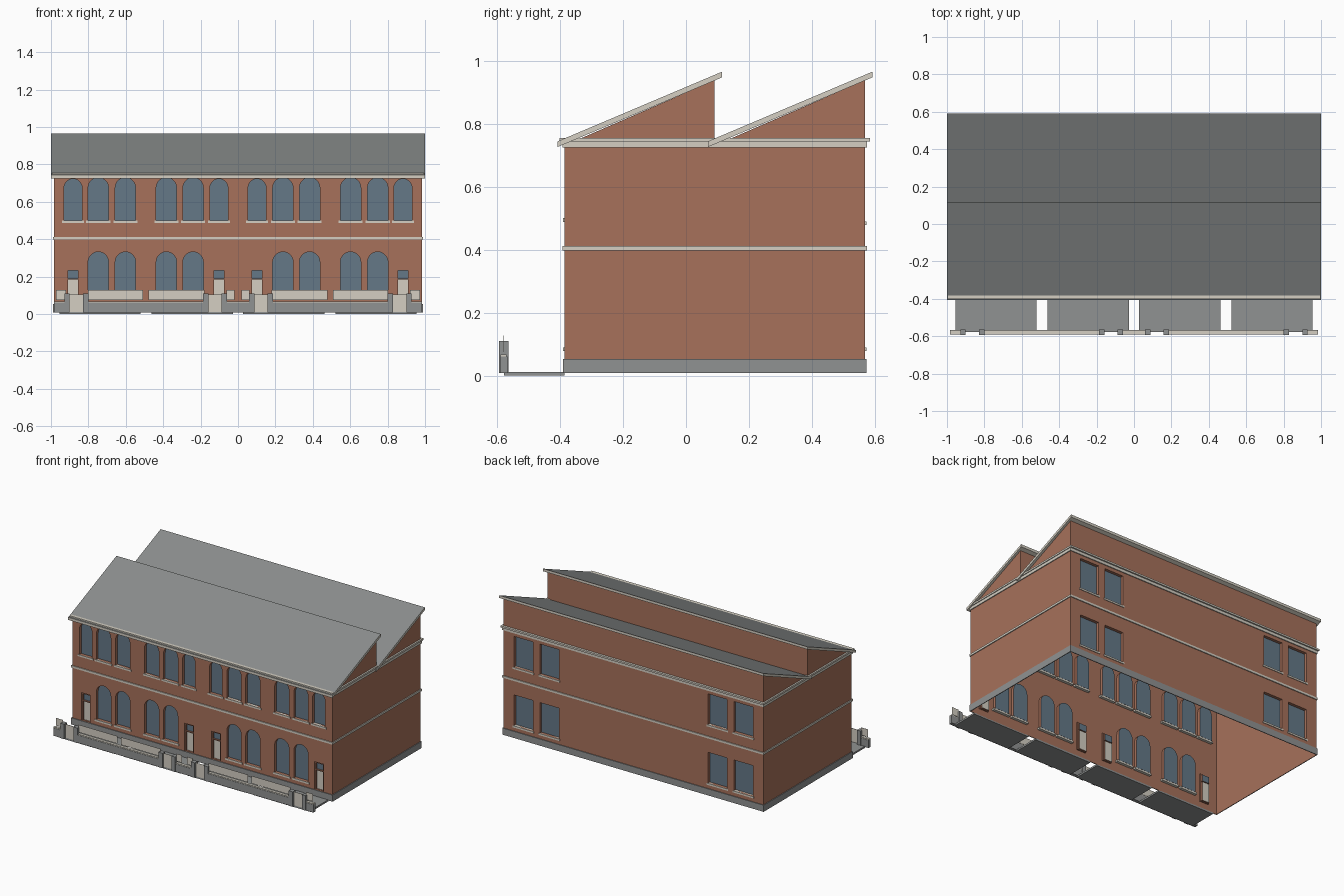
import bpy, bmesh, math

if "Cube" in bpy.data.objects:
    bpy.data.objects.remove(bpy.data.objects["Cube"])

def mat(name, rgb):
    m = bpy.data.materials.new(name)
    m.diffuse_color = (*rgb, 1)
    m.use_nodes = True
    m.node_tree.nodes["Principled BSDF"].inputs["Base Color"].default_value = m.diffuse_color
    return m

BRICK = mat("brick", (0.385, 0.165, 0.104))
CREAM = mat("cream_stone", (0.66, 0.625, 0.545))
STONE = mat("grey_stone", (0.28, 0.288, 0.287))
ROOF = mat("roof_slate", (0.255, 0.268, 0.265))
GLASS = mat("window_glass", (0.128, 0.188, 0.245))

def finish(name, bm, *mats):
    bmesh.ops.recalc_face_normals(bm, faces=bm.faces[:])
    me = bpy.data.meshes.new(name)
    bm.to_mesh(me)
    bm.free()
    for m in mats:
        me.materials.append(m)
    ob = bpy.data.objects.new(name, me)
    bpy.context.collection.objects.link(ob)
    return ob

def add_prism(bm, pts, vec):
    # closed prism from a list of 3D points swept along vec
    a = [bm.verts.new(p) for p in pts]
    b = [bm.verts.new([p[i] + vec[i] for i in range(3)]) for p in pts]
    n = len(pts)
    bm.faces.new(a)
    bm.faces.new(b[::-1])
    for i in range(n):
        bm.faces.new((a[i], b[i], b[(i + 1) % n], a[(i + 1) % n]))

def add_box(bm, x0, x1, y0, y1, z0, z1):
    add_prism(bm, [(x0, y0, z0), (x1, y0, z0), (x1, y1, z0), (x0, y1, z0)], (0, 0, z1 - z0))

def boxes(name, material, items):
    bm = bmesh.new()
    for it in items:
        add_box(bm, *it)
    return finish(name, bm, material)

X, YF, YB = 0.984, -0.386, 0.568      # wall faces
Z0, Z1 = 0.008, 0.742
DEEP, SHALLOW = 0.02, 0.008           # recess depths

WIDE = [0.24, 0.383, 0.602, 0.747]    # wide front bays
NARROW = [0.102, 0.882]               # narrow bays, doors below
BACK = [0.637, 0.832]
BOTH = (-1, 1)

# cutters for all openings
def arch(bm, c, w, z0, spring):
    r = w / 2
    pts = [(c - r, YF - 0.1, z0), (c + r, YF - 0.1, z0)]
    pts += [(c + r * math.cos(t), YF - 0.1, spring + r * math.sin(t))
            for t in [math.pi * i / 14 for i in range(15)]]
    add_prism(bm, pts, (0, 0.1 + DEEP, 0))

shallow, deep = bmesh.new(), bmesh.new()
sills = []
for s in BOTH:
    for c in WIDE + NARROW:
        w = 0.109 if c in WIDE else 0.096
        arch(deep, s * c, w, 0.50, 0.675)
        sills.append((s * c - w / 2 - .01, s * c + w / 2 + .01, YF - .004, YF + .019, .488, .50))
        if c in WIDE:
            arch(deep, s * c, w, 0.09, 0.278)
            sills.append((s * c - w / 2 - .01, s * c + w / 2 + .01, YF - .004, YF + .019, .078, .09))
        else:
            d = s * c
            add_box(shallow, d - .034, d + .034, YF - .1, YF + SHALLOW, .052, .243)
            add_box(deep, d - .027, d + .027, YF - .1, YF + DEEP, .19, .234)
            add_box(deep, d - .027, d + .027, YF - .1, YF + DEEP, .054, .184)
    for c in BACK:
        for z in (0.09, 0.49):
            add_box(deep, s * c - .072, s * c + .072, YB - DEEP, YB + .1, z, z + .21)
            sills.append((s * c - .08, s * c + .08, YB - .019, YB + .004, z - .012, z))
cutters = [finish("opening_cutter", shallow), finish("opening_cutter_deep", deep)]

# brick body, hollow below, with recessed openings
bm = bmesh.new()
add_box(bm, -X, X, YF, YB, Z0, Z1)
body = finish("brick_walls", bm, BRICK, GLASS, CREAM)
for c in cutters:
    c.hide_render = True
    md = body.modifiers.new("cut", 'BOOLEAN')
    md.operation, md.solver, md.object = 'DIFFERENCE', 'EXACT', c
dg = bpy.context.evaluated_depsgraph_get()
cut = bpy.data.meshes.new_from_object(body.evaluated_get(dg))
body.modifiers.clear()
bm = bmesh.new()
bm.from_mesh(cut)
bm.normal_update()
bmesh.ops.delete(bm, geom=[f for f in bm.faces if f.calc_center_median().z < Z0 + .001], context='FACES')
for f in bm.faces:
    p = f.calc_center_median()
    f.material_index = 0
    if abs(f.normal.y) > .9 and (abs(p.y - YF - DEEP) < .001 or abs(p.y - YB + DEEP) < .001):
        is_door = p.y < 0 and p.z < .188 and any(abs(abs(p.x) - c) < .03 for c in NARROW)
        f.material_index = 2 if is_door else 1
bm.to_mesh(body.data)
bm.free()
bpy.data.meshes.remove(cut)
for c in cutters:
    bpy.data.objects.remove(c)

boxes("window_sills", CREAM, sills)

# horizontal bands wrapped round the walls
def band(name, material, out, z0, z1):
    bm = bmesh.new()
    loops = []
    for o, z in ((0, z0), (out, z0), (out, z1), (0, z1)):
        loops.append([bm.verts.new(p) for p in ((-X - o, YF - o, z), (X + o, YF - o, z),
                                                (X + o, YB + o, z), (-X - o, YB + o, z))])
    for a, b in zip(loops, loops[1:]):
        for i in range(4):
            j = (i + 1) % 4
            bm.faces.new((a[i], a[j], b[j], b[i]))
    return finish(name, bm, material)

band("plinth", STONE, .005, Z0, .053)
band("middle_band", CREAM, .006, .398, .412)
band("cornice", CREAM, .006, .724, .743)

# gutter frame on top of the cornice
boxes("gutter", CREAM, [(-.995, .995, YF - .016, YF + .02, .743, .755),
                        (-.995, .995, YB - .02, YB + .016, .743, .755),
                        (-.995, -.965, YF, YB, .743, .755),
                        (.965, .995, YF, YB, .743, .755)])

# two sawtooth roofs: brick gable wedge plus sloping slab
for name, y, wall in (("front", -.407, .09), ("rear", .07, YB)):
    k = .221 / .522
    bm = bmesh.new()
    add_prism(bm, [(-X, y + .045, .741), (-X, wall, .741), (-X, wall, .727 + k * (wall - y))],
              (2 * X, 0, 0))
    finish(name + "_gable_wedge", bm, BRICK)
    bm = bmesh.new()
    add_prism(bm, [(-1, y, .726), (-1, y + .522, .947), (-1, y + .522, .965), (-1, y, .744)], (2, 0, 0))
    slab = finish(name + "_roof", bm, CREAM, ROOF)
    for f in slab.data.polygons:
        f.material_index = 1 if f.normal.z > .5 else 0

# paved front yards
boxes("yard_paving", STONE, [(min(s * a, s * b), max(s * a, s * b), -.578, YF, 0, .012)
                             for s in BOTH for a, b in ((.027, .463), (.522, .955))])

# garden wall, coping, gate posts, railings and gates
def mirrored(spans, *rest):
    return [(min(s * a, s * b), max(s * a, s * b), *rest) for s in BOTH for a, b in spans]

WALLS = [(0, .062), (.185, .802), (.922, .984)]
boxes("garden_wall", STONE, mirrored(WALLS, -.590, -.567, .008, .061))
boxes("wall_coping", CREAM, mirrored(WALLS, -.588, -.569, .061, .068))
boxes("gate_posts", STONE, mirrored([(.06, .088), (.157, .187), (.80, .83), (.90, .927)],
                                    -.594, -.563, .008, .11))
boxes("railing_panels", CREAM, mirrored([(.018, .062), (.18, .479), (.507, .802), (.92, .972)],
                                        -.5785, -.5775, .076, .128))
boxes("gates", CREAM, mirrored([(.088, .157), (.83, .90)], -.5785, -.5765, .012, .105))
